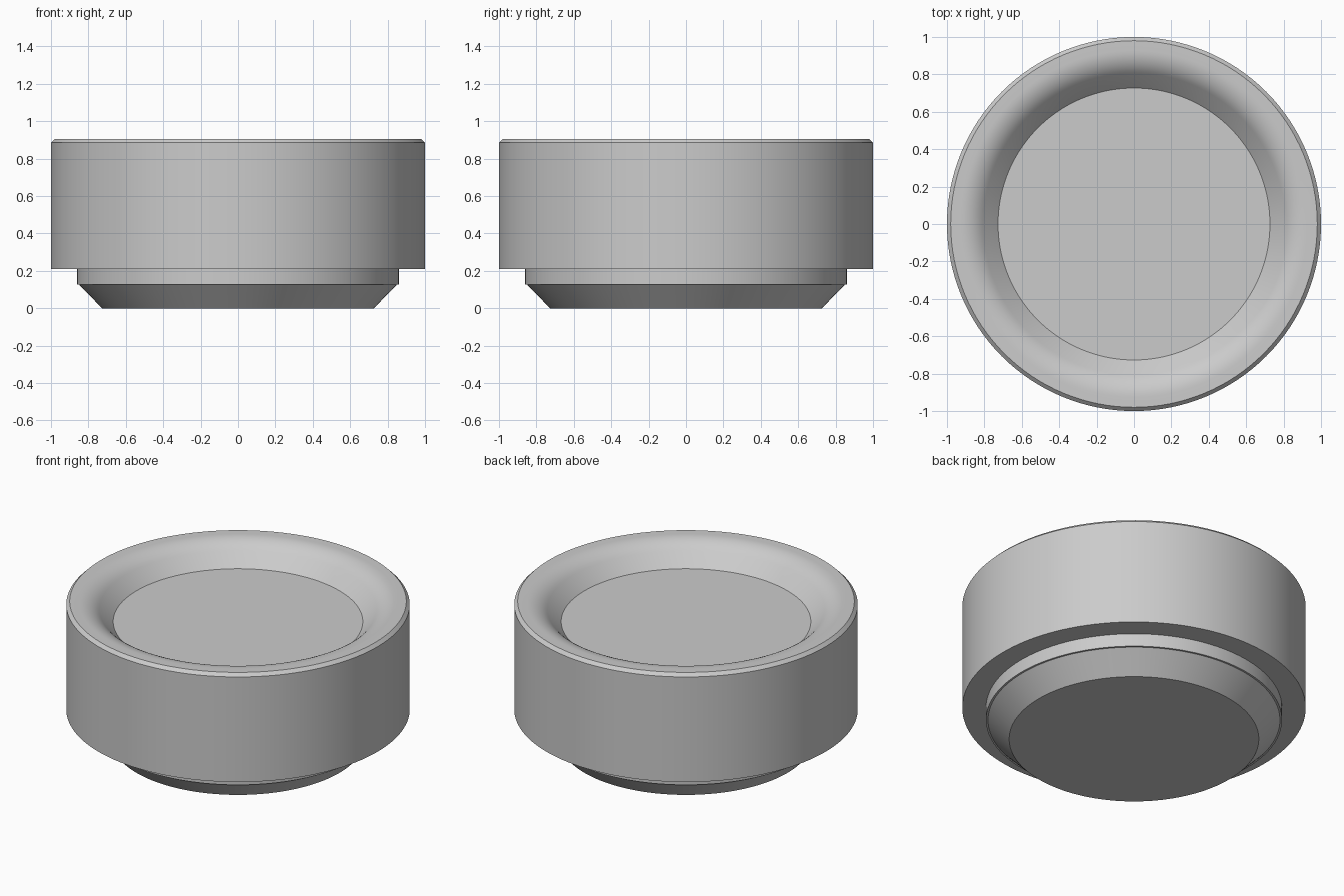
import bpy
import bmesh
from math import sin, cos, pi, radians
from mathutils import Matrix, Vector

cube = bpy.data.objects.get("Cube")
if cube:
    bpy.data.objects.remove(cube, do_unlink=True)

SEGMENTS = 128
GREY = (0.6, 0.6, 0.6, 1)

mat = bpy.data.materials.new("light grey")
mat.use_nodes = True
mat.diffuse_color = GREY
mat.node_tree.nodes["Principled BSDF"].inputs["Base Color"].default_value = GREY


def lathe(name, profile):
    """Spin an (r, z) profile around z and cap both open ends."""
    bm = bmesh.new()
    rings = [[bm.verts.new((r * cos(2 * pi * i / SEGMENTS), r * sin(2 * pi * i / SEGMENTS), z))
              for i in range(SEGMENTS)] for r, z in profile]
    for low, high in zip(rings, rings[1:]):
        for i in range(SEGMENTS):
            j = (i + 1) % SEGMENTS
            bm.faces.new((low[i], low[j], high[j], high[i]))
    bm.faces.new(rings[0][::-1])
    bm.faces.new(rings[-1])
    bmesh.ops.recalc_face_normals(bm, faces=bm.faces)
    mesh = bpy.data.meshes.new(name)
    bm.to_mesh(mesh)
    bm.free()
    obj = bpy.data.objects.new(name, mesh)
    bpy.context.collection.objects.link(obj)
    mesh.materials.append(mat)
    bpy.ops.object.select_all(action='DESELECT')
    obj.select_set(True)
    bpy.context.view_layer.objects.active = obj
    bpy.ops.object.shade_smooth_by_angle(angle=radians(25))
    return obj


# Outside: tapered foot with a small step, wide body, chamfered rim
TOP = 0.905
outside = [(0.727, 0), (0.85, 0.127), (0.862, 0.127), (0.862, 0.21),
           (1, 0.21), (1, 0.885), (0.98, TOP)]

# Dished top: rounded lip rolling into a 45 degree slope down to the floor
FLOOR_R, FLOOR_Z, LIP_R, STEPS = 0.727, 0.775, 0.17, 8
slope = TOP - FLOOR_Z - LIP_R * (1 - cos(pi / 4))
lip_start = FLOOR_R + slope + LIP_R * sin(pi / 4)
lip = [(lip_start - LIP_R * sin(a), TOP - LIP_R * (1 - cos(a)))
       for a in (pi / 4 * k / STEPS for k in range(STEPS + 1))]

lathe("stacking_body", outside + lip + [(FLOOR_R, FLOOR_Z)])
